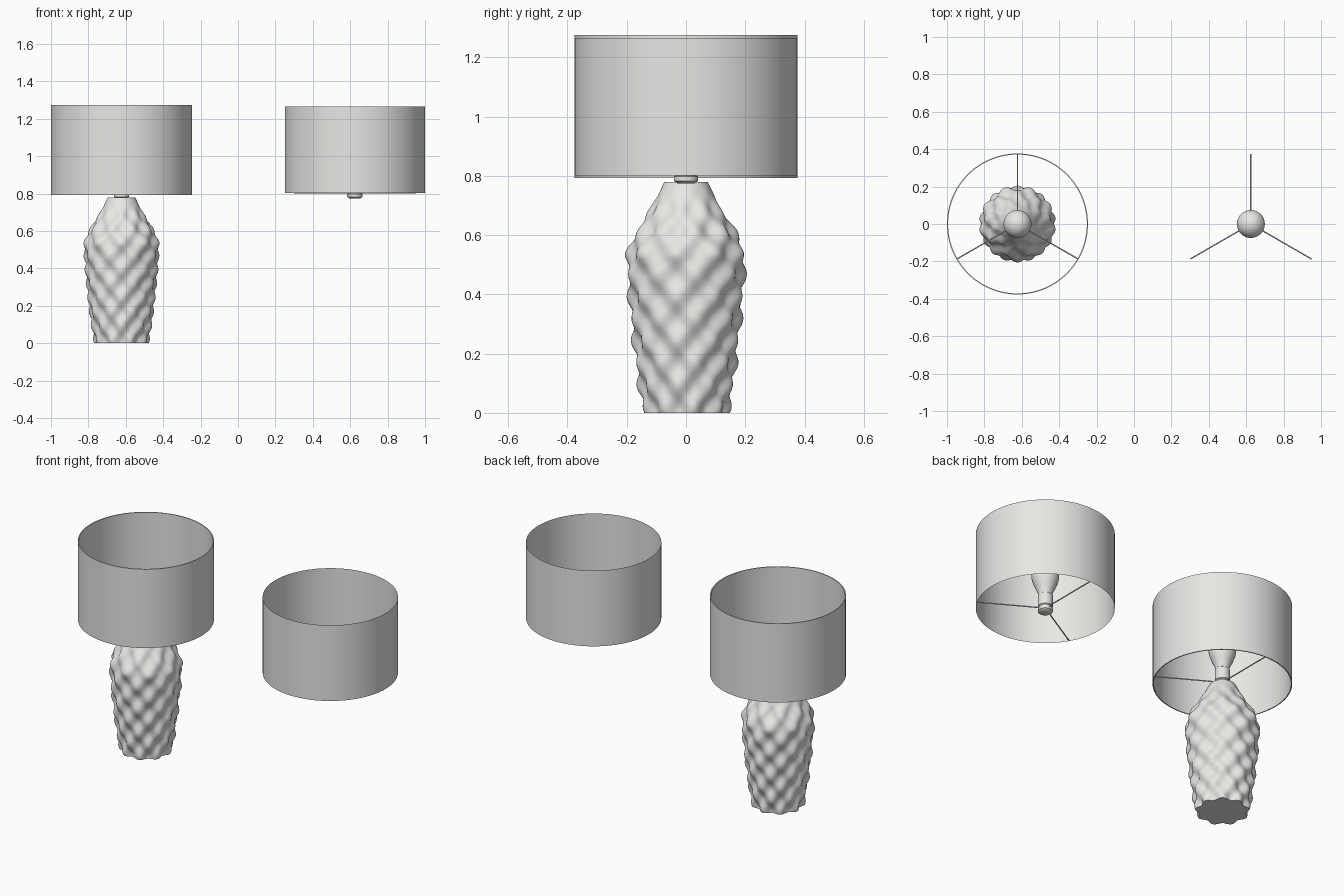
import bpy, bmesh
from math import cos, sin, pi, radians
from mathutils import Vector

cube = bpy.data.objects.get("Cube")
if cube:
    bpy.data.objects.remove(cube, do_unlink=True)

mat = bpy.data.materials.new("pale_grey")
mat.use_nodes = True
mat.diffuse_color = (0.8, 0.8, 0.78, 1)
mat.node_tree.nodes["Principled BSDF"].inputs["Base Color"].default_value = mat.diffuse_color


def finish(name, bm, x, recalc=True):
    if recalc:
        bmesh.ops.recalc_face_normals(bm, faces=bm.faces)
    mesh = bpy.data.meshes.new(name)
    bm.to_mesh(mesh)
    bm.free()
    mesh.materials.append(mat)
    obj = bpy.data.objects.new(name, mesh)
    obj.location.x = x
    bpy.context.collection.objects.link(obj)
    bpy.ops.object.select_all(action="DESELECT")
    obj.select_set(True)
    bpy.context.view_layer.objects.active = obj
    bpy.ops.object.shade_smooth_by_angle(angle=radians(40))
    return obj


def lathe(name, profile, x, steps=64, bump=None, closed=False, caps=False):
    """Turn (radius, height) points about z; bump adds to the radius."""
    bm = bmesh.new()
    rings = []
    for r, z in profile:
        ring = []
        for i in range(steps):
            a = 2 * pi * i / steps
            rr = r + (bump(a, z) if bump else 0)
            ring.append(bm.verts.new((rr * cos(a), rr * sin(a), z)))
        rings.append(ring)
    pairs = list(zip(rings, rings[1:]))
    if closed:
        pairs.append((rings[-1], rings[0]))
    for low, high in pairs:
        for i in range(steps):
            j = (i + 1) % steps
            bm.faces.new((low[i], low[j], high[j], high[i]))
    if caps:
        bm.faces.new(rings[0][::-1])
        bm.faces.new(rings[-1])
    return finish(name, bm, x, recalc=closed or caps)


def smooth_profile(points, cuts):
    """Pass a smooth curve through the points."""
    pts = [Vector(p) for p in points]
    out = []
    for i in range(len(pts) - 1):
        b, c = pts[i], pts[i + 1]
        a = pts[i - 1] if i else 2 * b - c
        d = pts[i + 2] if i + 2 < len(pts) else 2 * c - b
        for k in range(cuts):
            t = k / cuts
            out.append(0.5 * (2 * b + (c - a) * t + (2 * a - 5 * b + 4 * c - d) * t ** 2
                              + (3 * b - a - 3 * c + d) * t ** 3))
    return out + [pts[-1]]


def dimple(a, z):
    # Staggered bumps that fade out towards the neck
    fade = min(1, max(0, (0.76 - z) / 0.14))
    return 0.013 * fade * cos(9 * (a + pi / 2)) * cos(2 * pi * (z - 0.54) / 0.15)


def fitting(prefix, x, reach):
    # Socket and bulb in one turned shape
    socket = [(0.03, 0.775), (0.041, 0.783), (0.041, 0.797), (0.036, 0.80), (0.036, 0.808),
              (0.041, 0.812), (0.041, 0.88), (0.037, 0.884)]
    lathe(prefix + "_socket", socket, x, 32, caps=True)
    bulb = [(0.037, 0.88), (0.041, 0.90), (0.055, 0.93), (0.067, 0.96)]
    bulb += [(0.075 * cos(t), 1.0 + 0.075 * sin(t))
             for t in (radians(d) for d in range(-15, 90, 10))]
    lathe(prefix + "_bulb", bulb + [(0.001, 1.075)], x, 32, caps=True)
    # Three wires from the socket out to the shade
    for n in range(3):
        a = radians(90 + 120 * n)
        bm = bmesh.new()
        bmesh.ops.create_cone(bm, cap_ends=True, segments=8, radius1=0.0035,
                              radius2=0.0035, depth=reach - 0.03)
        out = Vector((cos(a), sin(a), 0))
        turn = out.to_track_quat("Z", "Y").to_matrix()
        bmesh.ops.rotate(bm, verts=bm.verts, matrix=turn)
        bmesh.ops.translate(bm, verts=bm.verts, vec=out * (reach + 0.03) / 2 + Vector((0, 0, 0.804)))
        finish(f"{prefix}_wire_{n + 1}", bm, x)


LAMP_X, SPARE_X = -0.623, 0.625

# Dimpled ceramic body
body = [(0.138, 0), (0.155, 0.1), (0.168, 0.2), (0.179, 0.3), (0.188, 0.4), (0.194, 0.5),
        (0.190, 0.55), (0.163, 0.61), (0.112, 0.7), (0.073, 0.78)]
lathe("lamp_body", smooth_profile(body, 9), LAMP_X, 108, dimple, caps=True)

# Thick shade on the lamp
lathe("lamp_shade", [(0.377, 0.793), (0.377, 1.275), (0.371, 1.275), (0.371, 0.793)],
      LAMP_X, 96, closed=True)
fitting("lamp", LAMP_X, 0.374)

# Spare shade, a single thin sheet
lathe("spare_shade", [(0.375, 0.802), (0.375, 1.265)], SPARE_X, 96)
fitting("spare", SPARE_X, 0.375)
